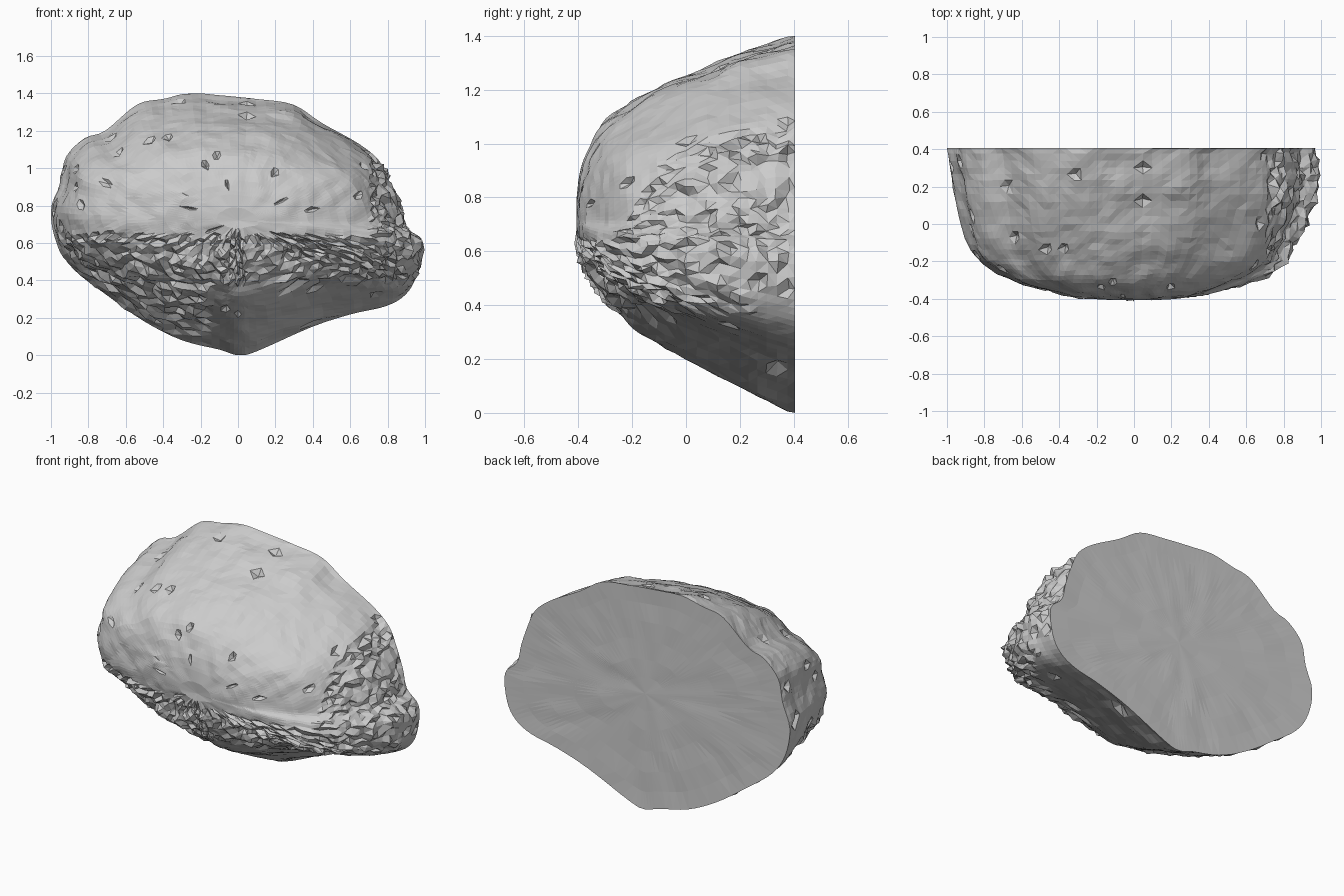
import bpy, bmesh, random
from mathutils import Vector, noise

if "Cube" in bpy.data.objects:
    bpy.data.objects.remove(bpy.data.objects["Cube"])

random.seed(7)
CX, CZ = 0.0, 0.72

# Outline of the flat back, (x, z), counter-clockwise seen from the front
outline = [(0, 0), (.1, .02), (.4, .15), (.62, .22), (.8, .26), (.91, .32), (.97, .42), (.985, .59),
           (.9, .68), (.87, .8), (.82, .94), (.77, 1.04), (.66, 1.13), (.46, 1.24), (.3, 1.34),
           (.1, 1.37), (-.1, 1.39), (-.25, 1.4), (-.4, 1.37), (-.54, 1.34), (-.71, 1.2),
           (-.82, 1.16), (-.92, 1.06), (-.95, .92), (-1, .77), (-.97, .6), (-.88, .46),
           (-.7, .32), (-.5, .18), (-.3, .08), (-.1, .03)]

# Depth stations: y, left reach, right reach, top z, bottom z
stations = [(.405, 1, .98, 1.40, .0), (.3, .985, .99, 1.37, .05), (.2, .97, .99, 1.34, .10),
            (.08, .95, .97, 1.29, .16), (-.04, .92, .92, 1.24, .22), (-.14, .88, .86, 1.19, .28),
            (-.22, .81, .79, 1.14, .34), (-.29, .69, .66, 1.09, .41), (-.34, .54, .52, 1.02, .48),
            (-.38, .39, .37, .94, .56), (-.4, .23, .22, .86, .63)]


def smooth(pts, steps, closed):
    """Catmull-Rom resampling of a list of tuples."""
    n, out = len(pts), []
    pts = [Vector(p) for p in pts]
    get = (lambda i: pts[i % n]) if closed else (lambda i: pts[max(0, min(n - 1, i))])
    for i in range(n if closed else n - 1):
        a, b, c, d = (get(i + k) for k in (-1, 0, 1, 2))
        for s in range(steps):
            t = s / steps
            out.append(.5 * (2 * b + (c - a) * t + (2 * a - 5 * b + 4 * c - d) * t ** 2
                             + (3 * b - a - 3 * c + d) * t ** 3))
    return out if closed else out + [pts[-1]]


def roughen(p, depth):
    """Gentle undulation everywhere, jagged chips on the right end and lower band."""
    d = (p - Vector((CX, .4, CZ)))
    d.normalize()
    amt = .016 * noise.noise(p * 5) + .010 * noise.noise(p * 14)
    band = .38 < p.z < .64 and p.y < .25
    chipped_end = p.x > .72 and p.z > .45
    left_under = p.x < -.15 and .12 < p.z < .45
    if band or chipped_end or left_under:
        amt += random.uniform(-.022, .016)
        p = p + Vector([random.uniform(-.008, .008) for _ in range(3)])
    if random.random() < .012:
        amt -= .025
    return p + d * amt * depth


def bridge(bm, a, b):
    n = len(a)
    for i in range(n):
        j = (i + 1) % n
        bm.faces.new((a[i], a[j], b[j], b[i]))


def fan(bm, ring, tip):
    for i in range(len(ring)):
        bm.faces.new((ring[i], ring[(i + 1) % len(ring)], tip))


bm = bmesh.new()
loop = smooth(outline, 4, True)
depths = smooth(stations, 3, False)
rings = []

# Rounded body, lofted from the back edge to the front
for k, (y, left, right, top, bot) in enumerate(depths):
    ring = []
    for x, z in loop:
        px = x * (right if x > 0 else left)
        dz = z - CZ
        pz = CZ + (dz / (1.4 - CZ) * (top - CZ) if dz > 0 else dz / CZ * (CZ - bot))
        p = Vector((px, y, pz))
        if k:
            p = roughen(p, 1)
        p.z = max(0, min(1.4, p.z))
        p.x = max(-1, min(1, p.x))
        p.y = max(-.415, min(.405, p.y))
        ring.append(bm.verts.new(p))
    rings.append(ring)
for a, b in zip(rings, rings[1:]):
    bridge(bm, a, b)

# Front closing: one smaller ring and a tip
inner = [bm.verts.new(Vector((v.co.x * .5, -.407, CZ + (v.co.z - CZ) * .5))) for v in rings[-1]]
bridge(bm, rings[-1], inner)
fan(bm, inner, bm.verts.new((0, -.40, CZ)))

# Flat cut back with a faint ripple
prev = rings[0]
for s in (.85, .68, .5, .32, .15):
    ring = []
    for x, z in loop:
        p = Vector((x * s, .402, CZ + (z - CZ) * s))
        p.y += .005 * noise.noise(p * 9)
        ring.append(bm.verts.new(p))
    bridge(bm, ring, prev)
    prev = ring
fan(bm, prev[::-1], bm.verts.new((0, .402, CZ)))

bmesh.ops.triangulate(bm, faces=bm.faces[:], quad_method='SHORT_EDGE')
bmesh.ops.recalc_face_normals(bm, faces=bm.faces[:])
mesh = bpy.data.meshes.new("half_boulder")
bm.to_mesh(mesh)
bm.free()
bpy.context.collection.objects.link(bpy.data.objects.new("half_boulder", mesh))
